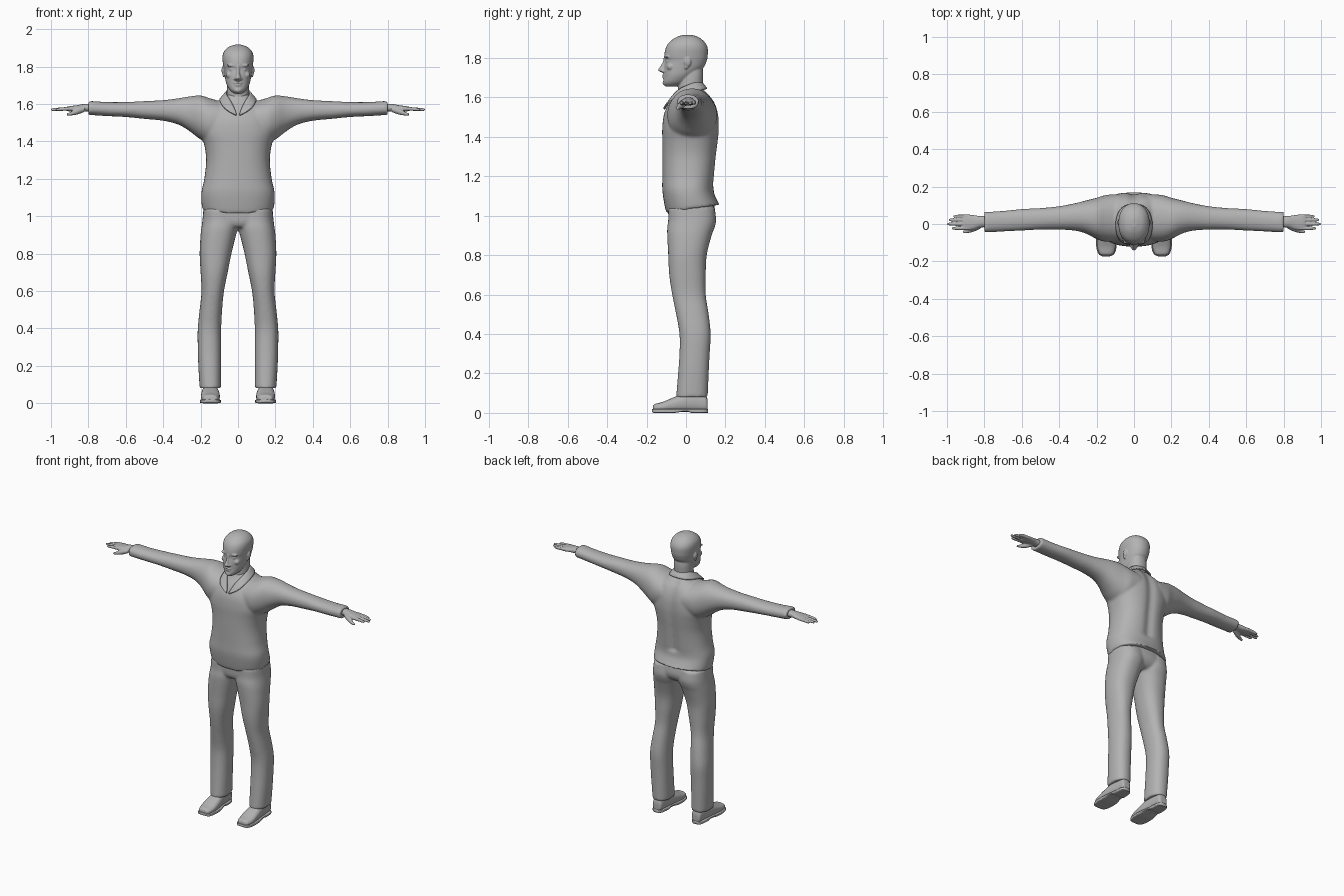
import bpy, bmesh
from math import sin, cos, pi, exp
from mathutils import Matrix, Vector

if "Cube" in bpy.data.objects:
    bpy.data.objects.remove(bpy.data.objects["Cube"])

U = 0.01  # all tables are in hundredths
grey = bpy.data.materials.new("plain_grey")
grey.use_nodes = True
colour = (0.45, 0.45, 0.45, 1)
grey.diffuse_color = colour
grey.node_tree.nodes["Principled BSDF"].inputs["Base Color"].default_value = colour


def smooth_rows(rows, steps=4):
    """Catmull-Rom interpolation between the given cross-sections."""
    rows = [Vector(r) for r in rows]
    ext = [rows[0]] + rows + [rows[-1]]
    out = []
    for a, b, c, d in zip(ext, ext[1:], ext[2:], ext[3:]):
        for i in range(steps):
            t = i / steps
            out.append(b + (c - a) * (t / 2) + (a * 2 - b * 5 + c * 4 - d) * (t * t / 2)
                       + (b * 3 - a - c * 3 + d) * (t ** 3 / 2))
    return out + [rows[-1]]


def loft(bm, rows, axis, power=2.2, mirror=False, segs=40):
    """Skin rows of (position, a_min, a_max, b_min, b_max) along an axis."""
    for side in ((1, -1) if mirror else (1,)):
        rings = []
        for t, a0, a1, b0, b1 in smooth_rows(rows):
            ring = []
            for k in range(segs):
                c, s = cos(2 * pi * k / segs), sin(2 * pi * k / segs)
                n = (abs(c) ** power + abs(s) ** power) ** (-1 / power)
                a = (a0 + a1) / 2 + (a1 - a0) / 2 * c * n
                b = (b0 + b1) / 2 + (b1 - b0) / 2 * s * n
                x, y, z = {"x": (t, a, b), "y": (a, t, b), "z": (a, b, t)}[axis]
                ring.append(bm.verts.new((side * x * U, y * U, z * U)))
            rings.append(ring)
        for r0, r1 in zip(rings, rings[1:]):
            for k in range(segs):
                j = (k + 1) % segs
                bm.faces.new((r0[k], r0[j], r1[j], r1[k]))
        bm.faces.new(rings[0])
        bm.faces.new(rings[-1])


def even(rows):
    """Expand (position, half_width, b_min, b_max) to a symmetric row."""
    return [(t, -h, h, b0, b1) for t, h, b0, b1 in rows]


def ball(bm, loc, size, mirror=True):
    for side in ((1, -1) if mirror else (1,)):
        place = Matrix.Translation(Vector((side * loc[0], loc[1], loc[2])) * U)
        scale = Matrix.Diagonal((size[0] * U, size[1] * U, size[2] * U, 1))
        bmesh.ops.create_uvsphere(bm, u_segments=24, v_segments=16, radius=1,
                                  matrix=place @ scale)


def finish(bm, name, voxel=None, relax=3):
    bmesh.ops.recalc_face_normals(bm, faces=bm.faces)
    for f in bm.faces:
        f.smooth = True
    mesh = bpy.data.meshes.new(name)
    bm.to_mesh(mesh)
    bm.free()
    mesh.materials.append(grey)
    ob = bpy.data.objects.new(name, mesh)
    bpy.context.collection.objects.link(ob)
    if voxel:
        fuse = ob.modifiers.new("fuse", "REMESH")
        fuse.mode = "VOXEL"
        fuse.voxel_size = voxel
        fuse.use_smooth_shade = True
        soft = ob.modifiers.new("soften", "SMOOTH")
        soft.factor = 0.5
        soft.iterations = relax
    return ob


# Sweater: torso with sleeves fused in
bm = bmesh.new()
loft(bm, even([(103, 19, -10, 17), (107, 19.5, -11, 15.5), (113, 19.5, -12, 14),
               (120, 18, -12, 14.5), (130, 17, -12, 15.5), (138, 18, -12, 16.5),
               (145, 20, -12, 17), (152, 19, -11, 16.5), (158, 15, -8, 14.5),
               (162, 9.5, -5, 11.5), (165, 6, -3.5, 9)]), "z", 2.4, segs=64)
for v in bm.verts:  # hem rises to the back, spine groove
    v.co.z += max(0, 1.12 - v.co.z) * 1.7 * v.co.y
    if v.co.y > 0 and v.co.z > 1.15:
        v.co.y -= 0.014 * exp(-(v.co.x / 0.03) ** 2)
loft(bm, [(8, -9, 16, 142, 161), (15, -9.5, 15.5, 139, 163), (20, -8, 14, 141, 164.5),
          (26, -5, 12.5, 145.5, 164), (32, -3.5, 11, 149, 163), (40, -3, 9.5, 151, 162),
          (50, -3, 8.5, 152, 161.5), (60, -3.5, 8, 153, 161), (70, -4, 7, 153.5, 161),
          (78, -4.5, 6.5, 154, 161.5), (80, -4.5, 6.5, 154, 161.5)], "x", mirror=True)
finish(bm, "sweater", 0.008, 5)

# Trousers: hips and legs
bm = bmesh.new()
loft(bm, even([(107, 18, -9, 14), (100, 18.5, -9, 15), (96, 17, -8.5, 13.5),
               (94, 12, -7, 11)]), "z", 2.4)
loft(bm, [(104, 0, 18.5, -9, 14.5), (98, -.5, 19, -9, 15.3), (94, 0, 19.5, -9.5, 14.5),
          (90, 1, 20, -9.5, 13), (80, 3.5, 20.5, -9, 10.5), (70, 5.5, 20, -8.5, 10),
          (60, 7.5, 19.5, -7, 10), (50, 8.5, 20.5, -5, 11.5), (40, 9, 21.5, -3.3, 12.5),
          (30, 9, 21.5, -3.3, 12), (20, 9, 21.2, -4, 11.5), (8, 9, 20.5, -5, 11)],
     "z", 2.3, mirror=True)
finish(bm, "trousers", 0.008, 4)

# Shoes and soles
bm = bmesh.new()
loft(bm, [(-16.8, 12.5, 17, 1, 3), (-16, 11, 18.5, .5, 4.5), (-12, 9.8, 19.7, .5, 5.5),
          (-6, 9.8, 19.7, .5, 8), (0, 10.5, 19.2, .5, 10), (6, 11, 18.5, .5, 10),
          (10, 11.5, 18, .5, 9), (11, 13, 17, 1, 6)], "y", 2.5, mirror=True)
finish(bm, "shoes", 0.005)
bm = bmesh.new()
loft(bm, [(-17.3, 13, 17, 0.5, 2), (-16, 10.5, 19, 0, 2), (-12, 9.3, 20.2, 0, 2),
          (-6, 9.3, 20.2, 0, 2), (0, 10.3, 19.5, .8, 2), (3, 10.5, 19.2, 0, 2),
          (9, 11, 18.7, 0, 2), (11.2, 12.8, 17, 0, 2)], "y", 7, mirror=True)
finish(bm, "soles")

# Head: neck, skull and facial features
bm = bmesh.new()
loft(bm, even([(152, 6, -6, 9), (160, 5.8, -4, 9), (166, 5.8, -4, 8.5),
               (172, 5.7, -3, 8.7), (178, 5, -2, 8)]), "z")
loft(bm, even([(165.5, 2, -10.3, -5), (167.5, 4.5, -11.5, 0), (171, 6.3, -11.2, 4),
               (175, 7.1, -11.2, 8.8), (178.5, 7.6, -10.6, 10.5), (181, 8, -11, 11),
               (185, 8.3, -10.3, 11), (188, 7.5, -8.5, 9.5), (190.5, 5, -5, 6.5),
               (191.7, 1.5, -1.5, 3)]), "z")
loft(bm, even([(172.7, 1.5, -12.5, -8), (173.8, 1.8, -14.2, -8), (175.5, 1.2, -13.2, -8),
               (178, .9, -11.8, -8), (180.5, 1, -11.3, -8)]), "z")
ball(bm, (3.2, -9.4, 180.6), (2.8, 1.4, .8))           # brows
ball(bm, (3.1, -9.1, 178.4), (1.3, 1.1, .8))           # eyes
ball(bm, (4.5, -7.8, 175.5), (2, 2, 1.8))              # cheeks
ball(bm, (1.6, -11.6, 173.4), (.8, 1, .7))             # nostrils
ball(bm, (0, -11, 171.3), (2.4, 1.1, .5), False)       # upper lip
ball(bm, (0, -10.9, 170), (2.1, 1.1, .5), False)       # lower lip
ball(bm, (0, -10.7, 167.3), (2, 1.2, 1.3), False)      # chin
ball(bm, (7.9, .8, 178), (.9, 1.8, 2.4))               # ears
ball(bm, (7.6, .2, 175.8), (.7, 1, 1.6))               # ear lobes
finish(bm, "head", 0.004, 3)

# Hands: palm, fingers and thumb
bm = bmesh.new()
loft(bm, [(76, -2, 4.5, 155.5, 160), (82, -1.8, 4.2, 156, 160), (86, -3, 4.8, 156, 159.3),
          (90, -3.2, 5, 156, 158.8), (91.5, -2.8, 4.6, 156.3, 158.5)], "x", mirror=True)
for y, tip in ((-2.3, 97.5), (0, 100), (2.2, 99), (4.1, 96.5)):
    loft(bm, [(88, y - 1, y + 1, 156.4, 158.6), (94, y - .9, y + .9, 156.3, 158.2),
              (tip - 1, y - .75, y + .75, 156.2, 157.7), (tip, y - .35, y + .35, 156.6, 157.4)],
         "x", mirror=True, segs=16)
loft(bm, [(82, -2.5, 1, 155.8, 158.5), (86, -4.2, -1, 154.3, 157.5),
          (89.5, -4.9, -2.9, 153.8, 155.7), (91.5, -4.8, -3.6, 153.8, 155)],
     "x", mirror=True, segs=16)
finish(bm, "hands", 0.004, 2)

# Shirt collar: strip of (neck edge, outer edge) pairs from the nape to the front
strip = [((0, 7.8, 168.5), (0, 11, 164.5)), ((4.5, 6.5, 168), (7, 9.5, 164)),
         ((6.8, 1.5, 166.5), (10, 2, 163)), ((5.5, -4, 164), (9.5, -5.5, 160.5)),
         ((2.8, -7.5, 160), (7, -10, 157)), ((.4, -11.2, 153.5), (1.2, -11.4, 154))]
bm = bmesh.new()
pairs = [[bm.verts.new(Vector(p) * U) for p in pair] for pair in strip]
for (a, b), (c, d) in zip(pairs, pairs[1:]):
    bm.faces.new((a, b, d, c))
collar = finish(bm, "shirt_collar")
collar.modifiers.new("mirror", "MIRROR").use_clip = True
round_off = collar.modifiers.new("round", "SUBSURF")
round_off.levels = round_off.render_levels = 2
thick = collar.modifiers.new("thickness", "SOLIDIFY")
thick.thickness = 0.008
thick.offset = 0
